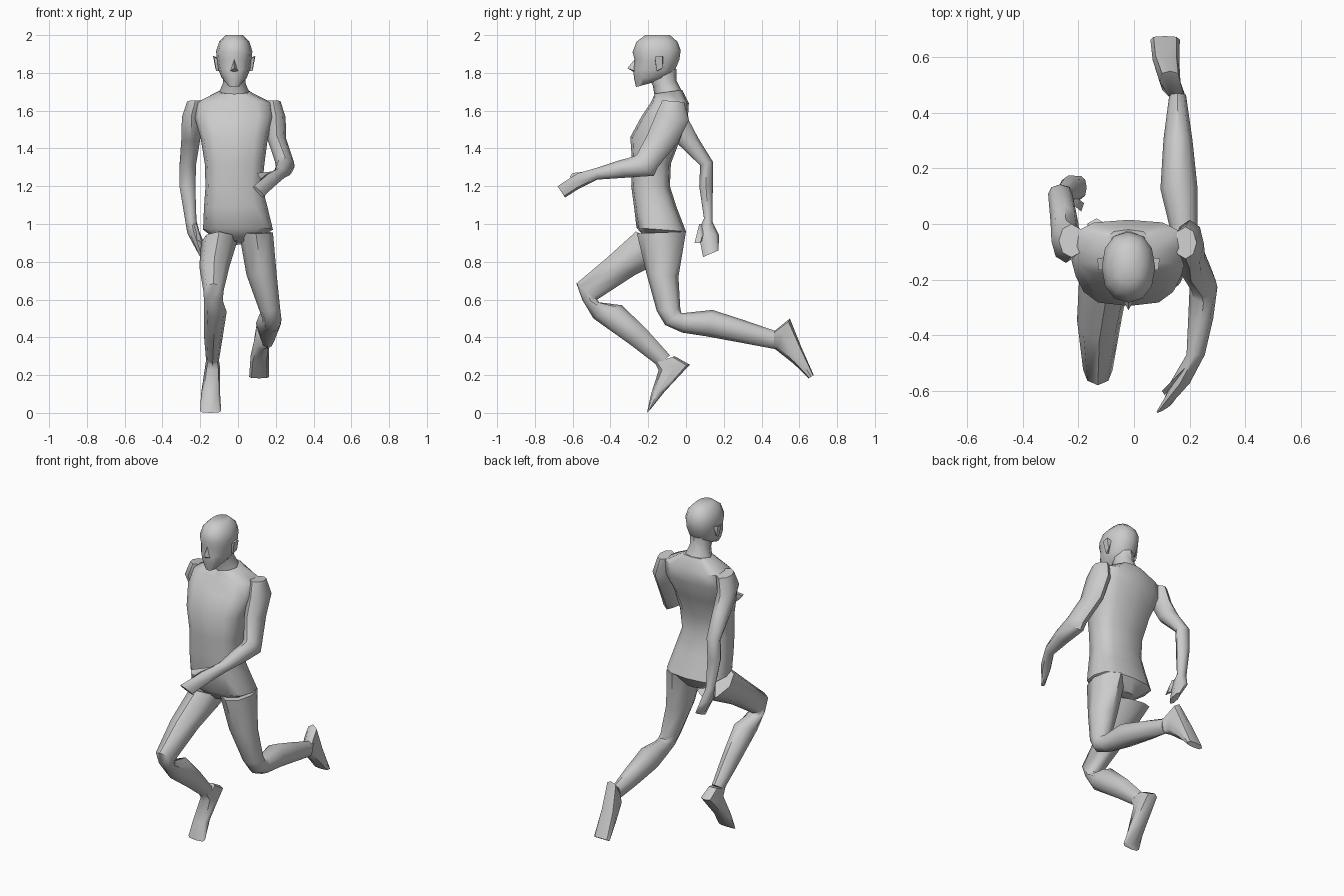
import bpy, bmesh, math
from mathutils import Vector


def loft(name, rings, n=8, e=1.0):
    """Skin through rings (centre x, half width, front y, front z, back y, back z, [x skew])."""
    bm = bmesh.new()
    loops = []
    for r in rings:
        x, hw, y1, z1, y2, z2 = r[:6]
        skew = r[6] if len(r) > 6 else 0
        c = Vector((x, (y1 + y2) / 2, (z1 + z2) / 2))
        d = Vector((skew, (y1 - y2) / 2, (z1 - z2) / 2))
        loop = []
        for i in range(n):
            a = math.tau * i / n
            u = math.copysign(abs(math.cos(a)) ** e, math.cos(a)) if abs(math.cos(a)) > 1e-6 else 0
            v = math.copysign(abs(math.sin(a)) ** e, math.sin(a)) if abs(math.sin(a)) > 1e-6 else 0
            loop.append(bm.verts.new(c + Vector((hw * u, 0, 0)) + d * v))
        loops.append(loop)
    for a, b in zip(loops, loops[1:]):
        for i in range(n):
            j = (i + 1) % n
            bm.faces.new((a[i], a[j], b[j], b[i]))
    bm.faces.new(loops[0])
    bm.faces.new(loops[-1])
    bmesh.ops.recalc_face_normals(bm, faces=bm.faces)
    return finish(name, bm)


def hull(name, pts):
    """Small faceted part wrapped around a few points."""
    bm = bmesh.new()
    for p in pts:
        bm.verts.new(p)
    bmesh.ops.convex_hull(bm, input=bm.verts)
    bmesh.ops.recalc_face_normals(bm, faces=bm.faces)
    return finish(name, bm)


def finish(name, bm):
    me = bpy.data.meshes.new(name)
    bm.to_mesh(me)
    bm.free()
    ob = bpy.data.objects.new(name, me)
    bpy.context.collection.objects.link(ob)
    return ob


CX = -0.02

# Torso from crotch to neck base
loft("torso", [
    (-.01, .08, -.20, .91, -.05, .89),
    (0, .185, -.262, .98, .0, .96),
    (-.012, .168, -.275, 1.09, -.05, 1.09),
    (-.022, .15, -.29, 1.2, -.085, 1.2),
    (-.018, .158, -.285, 1.32, -.08, 1.32),
    (-.02, .178, -.295, 1.46, -.03, 1.45),
    (-.02, .21, -.235, 1.57, .01, 1.56),
    (-.02, .20, -.185, 1.645, .015, 1.64),
    (-.02, .085, -.165, 1.69, -.02, 1.71)], n=12, e=.7)

# Neck and head
loft("neck", [
    (CX, .085, -.165, 1.67, -.02, 1.70),
    (CX, .06, -.175, 1.73, -.05, 1.76),
    (CX, .058, -.2, 1.78, -.05, 1.82)])
loft("head", [
    (CX, .032, -.265, 1.725, -.19, 1.745),
    (CX, .066, -.275, 1.77, -.09, 1.775),
    (CX, .083, -.28, 1.82, -.06, 1.81),
    (CX, .092, -.272, 1.87, -.035, 1.87),
    (CX, .096, -.283, 1.91, -.028, 1.92),
    (CX, .080, -.262, 1.965, -.045, 1.965),
    (CX, .045, -.215, 2.0, -.085, 2.0)], n=12, e=.9)
hull("nose", [(CX, -.265, 1.88), (CX, -.31, 1.825), (CX - .022, -.27, 1.81),
              (CX + .022, -.27, 1.81), (CX, -.27, 1.80)])
for side, label in ((-1, "right"), (1, "left")):
    hull(label + "_ear", [(CX + side * w, y, z) for w, y, z in (
        (.08, -.165, 1.87), (.08, -.15, 1.81), (.085, -.12, 1.88),
        (.112, -.125, 1.89), (.108, -.165, 1.885), (.1, -.125, 1.825), (.095, -.155, 1.81))])

# Left arm swings forward with a bent elbow
loft("left_arm", [
    (.185, .04, -.125, 1.655, -.01, 1.645),
    (.20, .052, -.16, 1.58, .015, 1.55),
    (.205, .05, -.205, 1.47, -.045, 1.43),
    (.245, .05, -.262, 1.365, -.15, 1.30),
    (.25, .05, -.285, 1.355, -.17, 1.255),
    (.24, .045, -.36, 1.335, -.32, 1.245),
    (.222, .033, -.47, 1.298, -.47, 1.235),
    (.165, .036, -.575, 1.268, -.57, 1.185),
    (.11, .012, -.68, 1.2, -.64, 1.14, -.028)])
hull("left_thumb", [(.2, -.5, 1.28), (.2, -.51, 1.24), (.15, -.56, 1.22),
                    (.1, -.6, 1.27), (.11, -.615, 1.25), (.16, -.55, 1.27)])

# Right arm swings back
loft("right_arm", [
    (-.225, .045, -.12, 1.655, .0, 1.64),
    (-.245, .052, -.14, 1.58, .015, 1.55),
    (-.25, .05, -.06, 1.44, .065, 1.455),
    (-.265, .044, .075, 1.31, .142, 1.33),
    (-.268, .042, .07, 1.2, .142, 1.2),
    (-.25, .03, .095, 1.03, .14, 1.01),
    (-.235, .033, .065, .96, .175, .94),
    (-.19, .02, .09, .825, .172, .86)])
hull("right_thumb", [(-.24, .09, 1.0), (-.22, .07, 1.0), (-.24, .1, .93),
                     (-.19, .045, .9), (-.18, .075, .9), (-.2, .09, .95)])

# Right leg strides forward
loft("right_leg", [
    (-.10, .095, -.265, .96, -.03, .85),
    (-.125, .08, -.42, .82, -.27, .73),
    (-.13, .053, -.58, .685, -.47, .60),
    (-.13, .05, -.55, .60, -.46, .585),
    (-.12, .06, -.49, .50, -.34, .57),
    (-.13, .05, -.3, .365, -.215, .45),
    (-.135, .034, -.15, .25, -.085, .305)])
loft("right_foot", [
    (-.135, .034, -.165, .265, -.06, .30),
    (-.135, .04, -.145, .225, .02, .255),
    (-.145, .05, -.185, .1, -.115, .11),
    (-.145, .056, -.207, .0, -.185, .022)], e=.7)

# Left leg kicks back
loft("left_leg", [
    (.095, .09, -.26, .95, .0, .96),
    (.125, .08, -.21, .74, -.04, .72),
    (.168, .056, -.155, .54, -.03, .55),
    (.18, .05, -.11, .465, -.025, .53),
    (.178, .05, -.02, .425, .0, .53),
    (.162, .067, .11, .405, .14, .545),
    (.158, .052, .3, .37, .31, .49),
    (.157, .03, .46, .34, .47, .435)])
loft("left_foot", [
    (.155, .03, .45, .345, .47, .435),
    (.13, .037, .475, .335, .55, .5),
    (.115, .048, .57, .26, .61, .35),
    (.112, .053, .65, .183, .676, .2)], e=.7)

# Smooth shading with crisp edges
for ob in bpy.context.collection.objects:
    ob.select_set(True)
    bpy.context.view_layer.objects.active = ob
bpy.ops.object.shade_smooth_by_angle(angle=math.radians(50))
